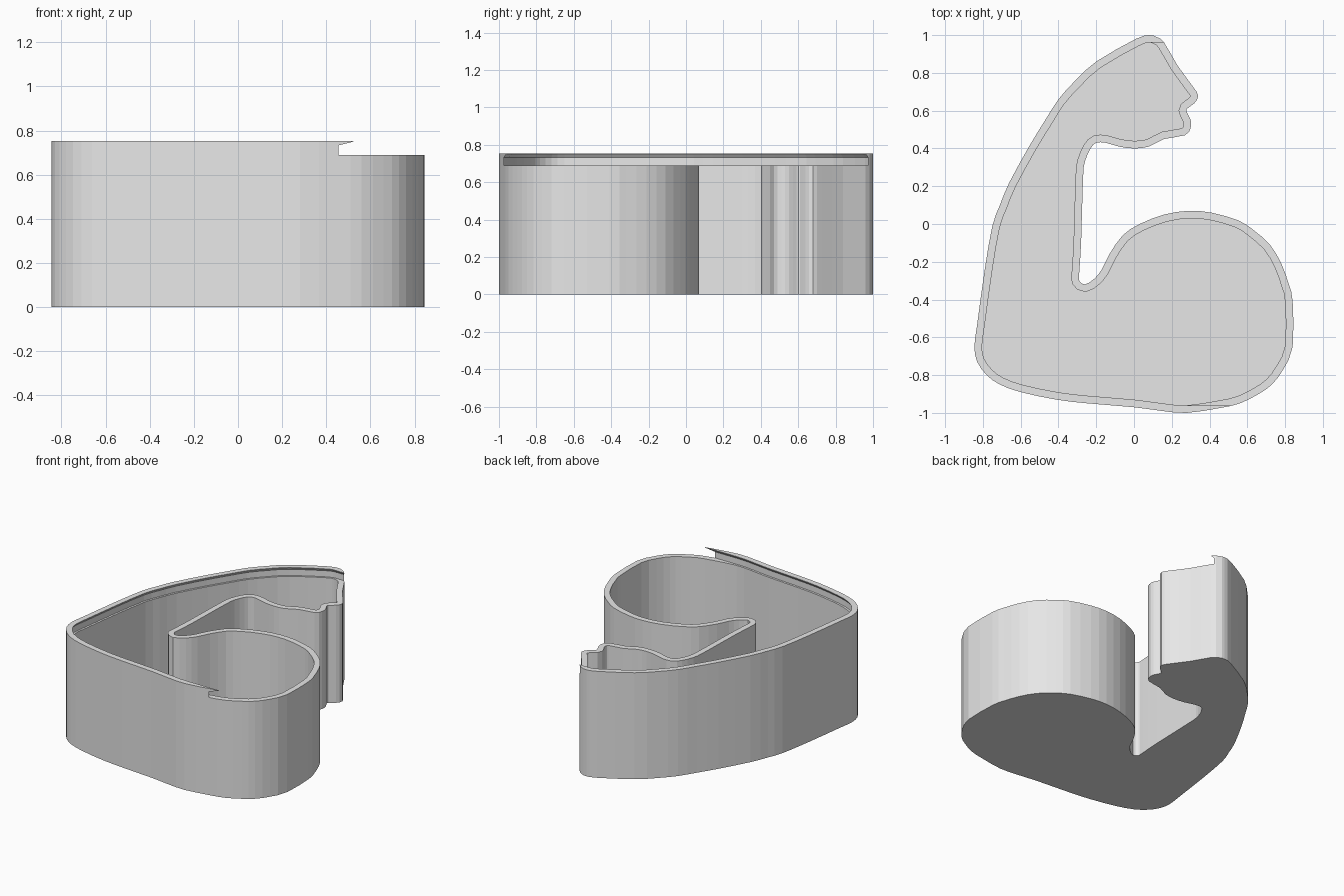
import bpy
from mathutils import Vector
from mathutils.geometry import intersect_point_line

# Remove the default object
if "Cube" in bpy.data.objects:
    bpy.data.objects.remove(bpy.data.objects["Cube"], do_unlink=True)

# Flexed-arm outline in hundredths, counter-clockwise from the top of the fist
OUTLINE = [
    (8, 100), (1, 98), (-20, 86), (-31, 76), (-40, 66), (-47, 55), (-55, 42),
    (-66, 22), (-71, 10), (-75, -1), (-79, -24), (-83, -53), (-84.5, -65),
    (-83, -73), (-78, -80), (-71, -85), (-60, -89), (-41, -93), (-24, -95),
    (0, -97), (15, -99), (28, -100), (45, -97.5), (56, -95), (66, -90),
    (73, -85), (79, -77), (84, -65), (84, -41), (82, -32), (78, -21),
    (72, -11), (63, -3), (55, 2), (41, 6), (29, 7), (16, 5), (3, 0),
    (-6, -6), (-13, -16), (-17, -24), (-21, -29), (-26, -32), (-29, -30),
    (-29, -26), (-28, -10), (-27, 24), (-26, 33), (-23, 40), (-20, 43),
    (-15, 43), (-8, 41), (0, 40), (8, 41), (16, 45), (27, 47), (30, 51),
    (30, 55), (28, 59), (28, 61), (32, 64), (34, 68), (31, 73), (23, 84),
    (16, 96), (12, 99),
]
HEIGHT, LEDGE, FLOOR, WALL, LIP = 0.753, 0.69, 0.05, 0.04, 0.026


def refine(points):
    """Insert a smooth midpoint in every segment of a closed loop."""
    out, n = [], len(points)
    for i, p in enumerate(points):
        before, nxt, after = points[i - 1], points[(i + 1) % n], points[(i + 2) % n]
        out += [p, ((p + nxt) * 9 - before - after) / 16]
    return out


def inset(points, distance):
    """Move every point of a closed loop inward by a distance."""
    out, n = [], len(points)
    for i, p in enumerate(points):
        a = (p - points[i - 1]).normalized()
        b = (points[(i + 1) % n] - p).normalized()
        t = (a + b).normalized()
        out.append(p + Vector((-t.y, t.x)) * distance)
    return out


def clearance(p, loop):
    """Distance from a point to a closed loop."""
    best = 9.0
    for i, b in enumerate(loop):
        a = loop[i - 1]
        hit, f = intersect_point_line(p, a, b)
        near = a.lerp(b, min(max(f, 0), 1))
        best = min(best, (p - near).length)
    return best


def loft(name, levels):
    """Closed solid through equal-length loops, given as (height, loop)."""
    n = len(levels[0][1])
    verts = [(p.x, p.y, z) for z, loop in levels for p in loop]
    faces = [tuple(reversed(range(n))), tuple(range(len(verts) - n, len(verts)))]
    for k in range(len(levels) - 1):
        for i in range(n):
            j = (i + 1) % n
            faces.append((k * n + i, k * n + j, k * n + n + j, k * n + n + i))
    mesh = bpy.data.meshes.new(name)
    mesh.from_pydata(verts, [], faces)
    obj = bpy.data.objects.new(name, mesh)
    bpy.context.scene.collection.objects.link(obj)
    return obj


def lid_loop(distance):
    """Sliding-lid slot: left part of the inset outline, swept out to +x."""
    chain = inset(outline, distance)[:lowest + 1]
    return chain + [Vector((1.5, chain[-1].y)), Vector((1.5, chain[0].y))]


outline = refine([Vector(p) / 100 for p in OUTLINE])
lowest = min(range(len(outline)), key=lambda i: outline[i].y)

# Arm-shaped box body
box = loft("arm_shaped_box", [(0, outline), (HEIGHT, outline)])

# Hollow interior, dropping inset points that fold over at tight corners
inner = [p for p in inset(outline, WALL) if clearance(p, outline) > WALL * 0.92]
cavity = loft("cavity_cutter", [(FLOOR, inner), (1, inner)])

# Undercut slot leaving a raised rail along the long side
slot = loft("lid_slot_cutter", [
    (LEDGE, lid_loop(LIP)), (HEIGHT - 0.02, lid_loop(LIP)),
    (HEIGHT - 0.002, lid_loop(WALL)), (1, lid_loop(WALL))])

for cutter in (cavity, slot):
    cutter.hide_render = True
    mod = box.modifiers.new(cutter.name, "BOOLEAN")
    mod.operation = "DIFFERENCE"
    mod.solver = "EXACT"
    mod.object = cutter

# Bake the cuts and discard the cutters
graph = bpy.context.evaluated_depsgraph_get()
baked = bpy.data.meshes.new_from_object(box.evaluated_get(graph))
box.modifiers.clear()
box.data = baked
for cutter in (cavity, slot):
    bpy.data.objects.remove(cutter, do_unlink=True)

# Plain grey plastic
GREY = (0.8, 0.8, 0.8, 1)
grey = bpy.data.materials.new("light_grey")
grey.use_nodes = True
grey.diffuse_color = GREY
grey.node_tree.nodes["Principled BSDF"].inputs["Base Color"].default_value = GREY
box.data.materials.clear()
box.data.materials.append(grey)
